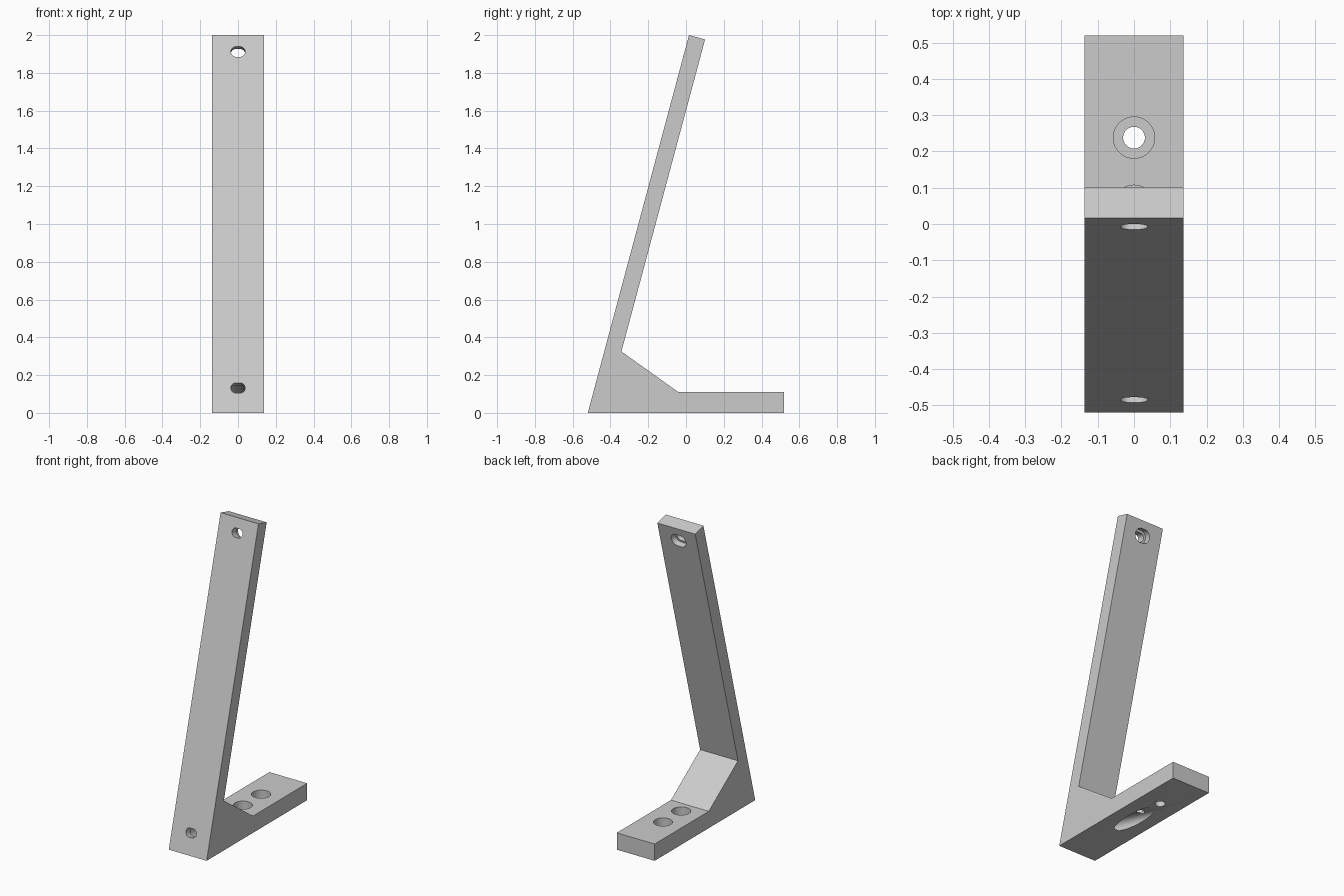
import bpy, bmesh
from math import radians, sin, cos, tan, pi
from mathutils import Matrix, Vector

cube = bpy.data.objects.get("Cube")
if cube:
    bpy.data.objects.remove(cube, do_unlink=True)

LEAN = radians(15)
HALF_WIDTH = 0.137
FRONT_Y = -0.52
BAR = 0.088          # thickness of the leaning bar

grey = bpy.data.materials.new("plain grey")
grey.use_nodes = True
colour = (0.6, 0.6, 0.6, 1)
grey.diffuse_color = colour
grey.node_tree.nodes["Principled BSDF"].inputs["Base Color"].default_value = colour


def prism(name, outline, start, end, matrix):
    """Extrude an outline in local xy from start to end along local z."""
    bm = bmesh.new()
    face = bm.faces.new([bm.verts.new((x, y, start)) for x, y in outline])
    top = bmesh.ops.extrude_face_region(bm, geom=[face])["geom"]
    verts = [v for v in top if isinstance(v, bmesh.types.BMVert)]
    bmesh.ops.translate(bm, verts=verts, vec=(0, 0, end - start))
    bmesh.ops.recalc_face_normals(bm, faces=bm.faces)
    bm.transform(matrix)
    mesh = bpy.data.meshes.new(name)
    bm.to_mesh(mesh)
    bm.free()
    mesh.materials.append(grey)
    obj = bpy.data.objects.new(name, mesh)
    bpy.context.collection.objects.link(obj)
    return obj


def slot(radius, offset, steps=24):
    """Rounded slot outline; a zero offset gives a circle."""
    points = []
    for side in (1, -1):
        for i in range(steps + (1 if offset else 0)):
            a = pi * i / steps - side * pi / 2
            points.append((side * offset + radius * cos(a), radius * sin(a)))
    return points


def front_y(z):
    return FRONT_Y + z * tan(LEAN)


# Side profile: flat foot, brace and leaning bar
tip = Vector((front_y(2), 2))
back = tip + BAR * Vector((cos(LEAN), -sin(LEAN)))
inner_z = 0.325
inner_y = back.x - (back.y - inner_z) * tan(LEAN)
profile = [(FRONT_Y, 0), (0.52, 0), (0.52, 0.11), (-0.04, 0.11),
           (inner_y, inner_z), tuple(back), tuple(tip)]
to_side = Matrix(((0, 0, 1, 0), (1, 0, 0, 0), (0, 1, 0, 0), (0, 0, 0, 1)))
bracket = prism("bracket", profile, -HALF_WIDTH, HALF_WIDTH, to_side)

cutters = []

# Slots square to the leaning face, each with a wider bore behind it
for z, reach in ((0.132, 0.9), (1.912, 0.2)):
    m = Matrix.Translation((0, front_y(z), z)) @ Matrix.Rotation(-pi / 2 - LEAN, 4, "X")
    cutters.append(prism("slot_cutter", slot(0.028, 0.01), -0.05, 0.06, m))
    cutters.append(prism("slot_bore_cutter", slot(0.043, 0.01), 0.05, reach, m))

# Counterbored screw holes in the foot
for y in (0.05, 0.238):
    m = Matrix.Translation((0, y, 0))
    cutters.append(prism("screw_cutter", slot(0.03, 0), -0.05, 0.06, m))
    cutters.append(prism("screw_head_cutter", slot(0.057, 0), 0.045, 0.16, m))

# Cut the holes, then discard the cutters
bpy.context.view_layer.objects.active = bracket
bracket.select_set(True)
for cutter in cutters:
    cutter.hide_render = True
    mod = bracket.modifiers.new("hole", "BOOLEAN")
    mod.operation = "DIFFERENCE"
    mod.solver = "EXACT"
    mod.object = cutter
    bpy.ops.object.modifier_apply(modifier=mod.name)
    bpy.data.objects.remove(cutter, do_unlink=True)

bpy.ops.object.shade_smooth_by_angle(angle=radians(30))
